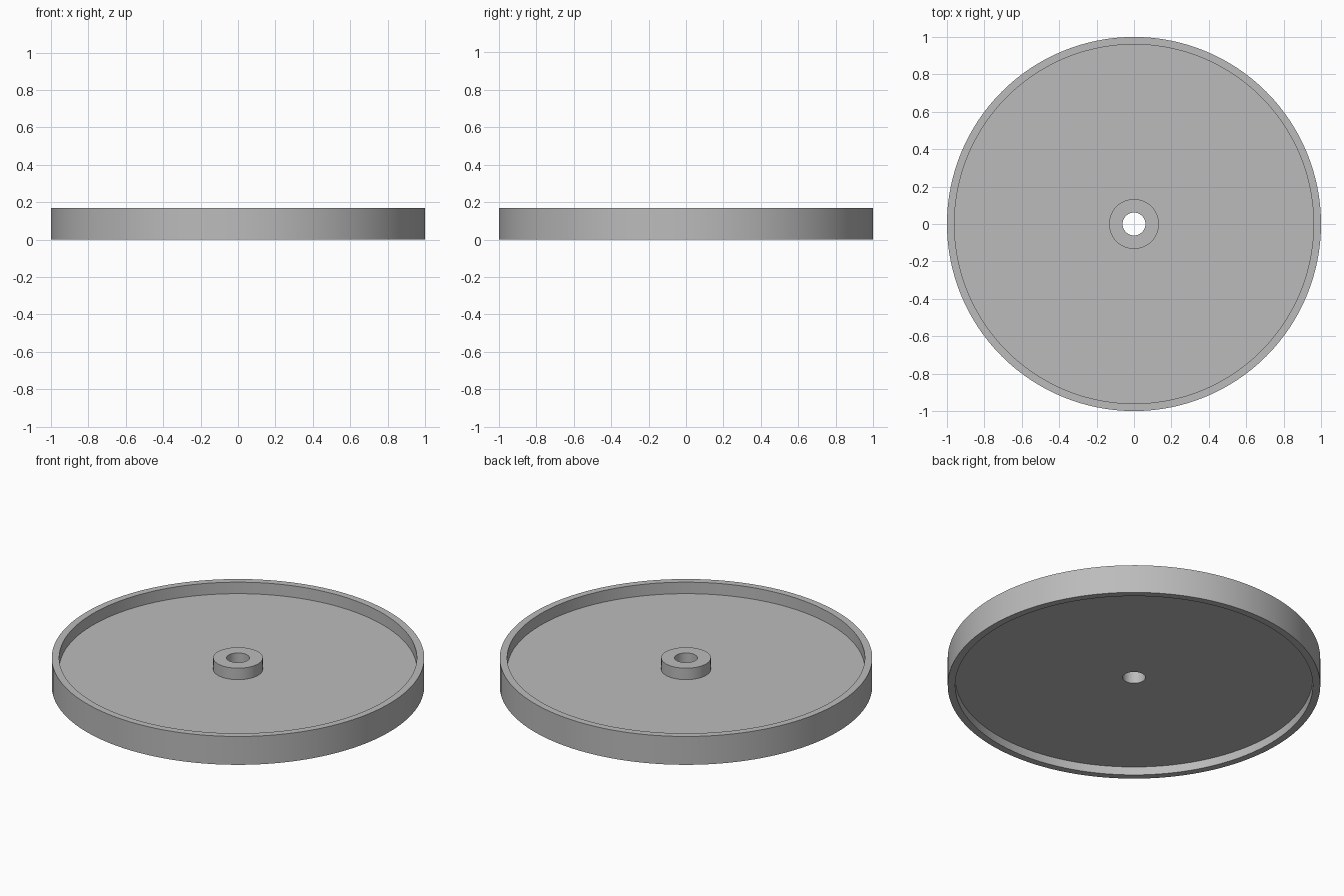
import bpy
import bmesh
import math

cube = bpy.data.objects.get("Cube")
if cube:
    bpy.data.objects.remove(cube, do_unlink=True)

# Plain grey material
grey = bpy.data.materials.new("plain grey")
grey.use_nodes = True
colour = (0.5, 0.5, 0.5, 1)
grey.diffuse_color = colour
grey.node_tree.nodes["Principled BSDF"].inputs["Base Color"].default_value = colour

SEGMENTS = 128
HEIGHT = 0.168
RIM_OUTER, RIM_INNER = 1.0, 0.96
HUB_RADIUS, BORE_RADIUS = 0.133, 0.061
WEB_BOTTOM, WEB_TOP = 0.049, 0.1

# Cross-section (radius, height), counter-clockwise: bore, web, rim, hub
profile = [
    (BORE_RADIUS, WEB_BOTTOM), (RIM_INNER, WEB_BOTTOM),
    (RIM_INNER, 0), (RIM_OUTER, 0),
    (RIM_OUTER, HEIGHT), (RIM_INNER, HEIGHT),
    (RIM_INNER, WEB_TOP), (HUB_RADIUS, WEB_TOP),
    (HUB_RADIUS, HEIGHT), (BORE_RADIUS, HEIGHT),
]

# Revolve the section into a wheel with a hub and a through bore
bm = bmesh.new()
verts = [bm.verts.new((r, 0, z)) for r, z in profile]
edges = [bm.edges.new((a, b)) for a, b in zip(verts, verts[1:] + verts[:1])]
bmesh.ops.spin(bm, geom=verts + edges, axis=(0, 0, 1), cent=(0, 0, 0),
               angle=math.tau, steps=SEGMENTS, use_merge=True)
bmesh.ops.remove_doubles(bm, verts=bm.verts, dist=0.0001)
bmesh.ops.recalc_face_normals(bm, faces=bm.faces)
mesh = bpy.data.meshes.new("wheel_disc")
bm.to_mesh(mesh)
bm.free()
mesh.materials.append(grey)

wheel = bpy.data.objects.new("wheel_disc", mesh)
bpy.context.collection.objects.link(wheel)
bpy.ops.object.select_all(action='DESELECT')
wheel.select_set(True)
bpy.context.view_layer.objects.active = wheel
bpy.ops.object.shade_smooth_by_angle(angle=math.radians(30))
